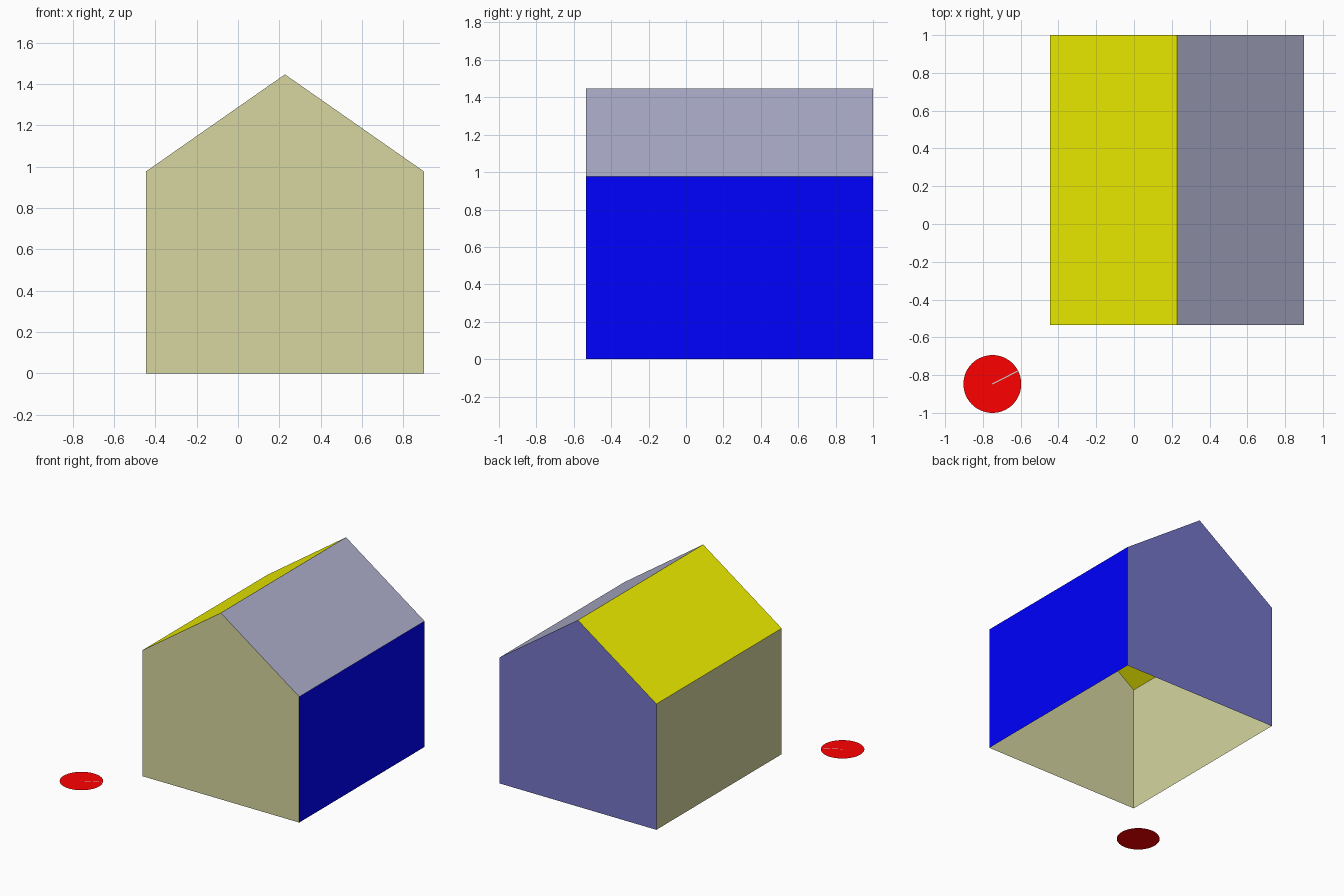
import bpy, bmesh, math

if "Cube" in bpy.data.objects:
    bpy.data.objects.remove(bpy.data.objects["Cube"])

# House extents and round marker placement
X0, X1, Y0, Y1 = -0.446, 0.9, -0.535, 1.0
EAVE, RIDGE = 0.976, 1.446
XM = (X0 + X1) / 2
CX, CY, R = -0.75, -0.847, 0.153


def material(name, rgb):
    m = bpy.data.materials.new(name)
    m.diffuse_color = (*rgb, 1)
    m.use_nodes = True
    m.node_tree.nodes["Principled BSDF"].inputs["Base Color"].default_value = m.diffuse_color
    return m


khaki = material("khaki", (0.67, 0.67, 0.35))
violet = material("violet", (0.18, 0.18, 0.58))
blue = material("blue", (0, 0, 1))
yellow = material("yellow", (0.9, 0.9, 0))
slate = material("slate", (0.42, 0.42, 0.6))
red = material("red", (1, 0, 0))


def panel(name, points, mat=None):
    """Single flat polygon, counter-clockwise seen from outside."""
    bm = bmesh.new()
    bm.faces.new([bm.verts.new(p) for p in points])
    mesh = bpy.data.meshes.new(name)
    bm.to_mesh(mesh)
    bm.free()
    if mat:
        mesh.materials.append(mat)
    ob = bpy.data.objects.new(name, mesh)
    bpy.context.collection.objects.link(ob)
    return ob


# Gable ends share one pentagon profile
profile = [(X0, 0), (X1, 0), (X1, EAVE), (XM, RIDGE), (X0, EAVE)]
panel("front_gable", [(x, Y0, z) for x, z in profile], khaki)
panel("back_gable", [(x, Y1, z) for x, z in reversed(profile)], violet)

# Side walls and roof slopes follow the profile edges; the underside stays open
sides = [("right_wall", blue), ("right_roof", slate),
         ("left_roof", yellow), ("left_wall", khaki)]
for i, (name, mat) in enumerate(sides, 1):
    (xa, za), (xb, zb) = profile[i], profile[(i + 1) % 5]
    panel(name, [(xa, Y0, za), (xa, Y1, za), (xb, Y1, zb), (xb, Y0, zb)], mat)

# Flat round marker on the ground
N = 64
panel("ground_disc", [(CX + R * math.cos(2 * math.pi * i / N),
                       CY + R * math.sin(2 * math.pi * i / N), 0)
                      for i in range(N)], red)

# Thin pale pointer line from the disc centre to its rim
a, w = math.radians(27), 0.003
dx, dy = math.cos(a), math.sin(a)
panel("disc_pointer", [(CX + r * dx - s * w * dy, CY + r * dy + s * w * dx, 0.001)
                       for r, s in ((0, -1), (R, -1), (R, 1), (0, 1))])
